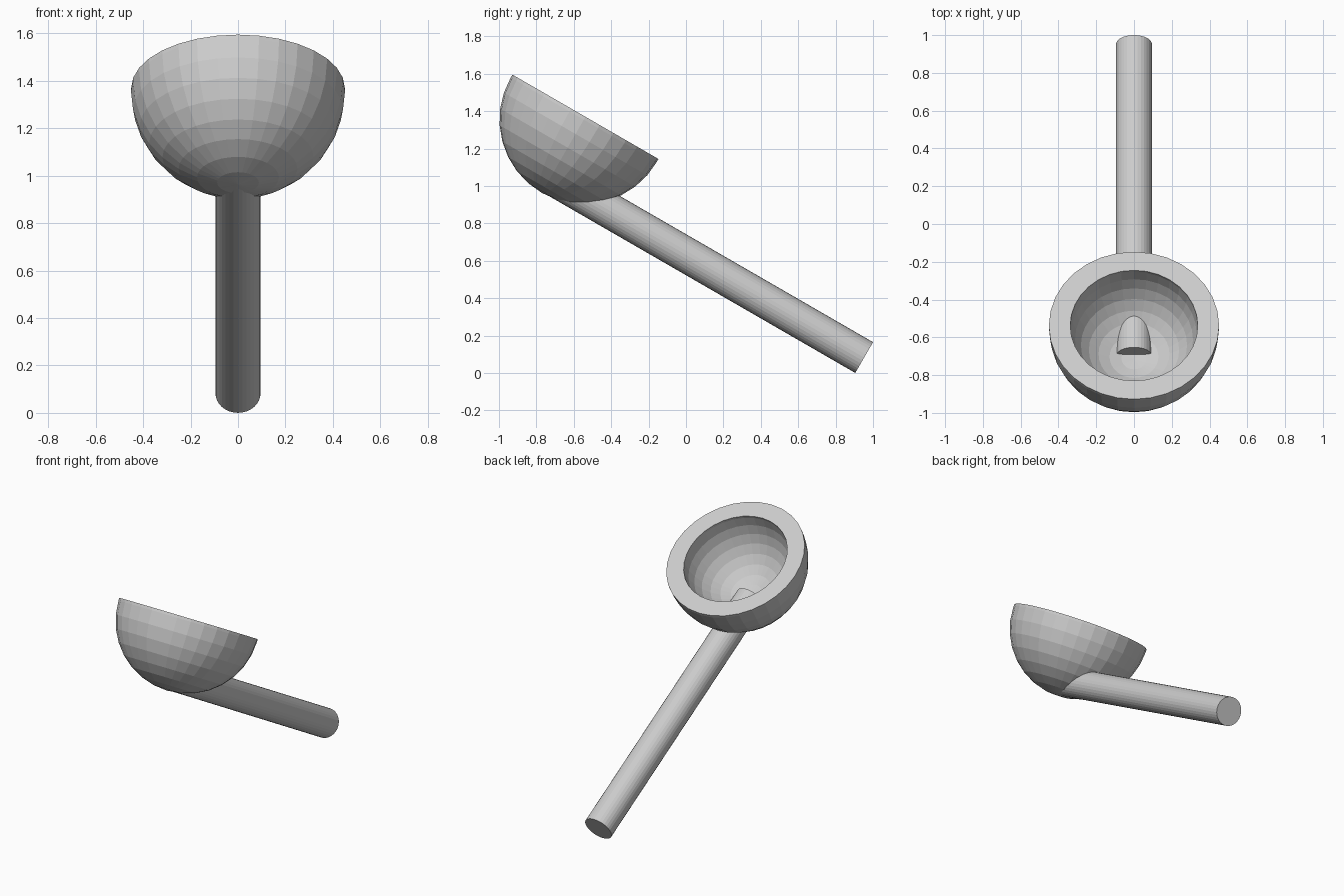
import bpy, bmesh
from math import sin, cos, pi, radians
from mathutils import Vector

if "Cube" in bpy.data.objects:
    bpy.data.objects.remove(bpy.data.objects["Cube"])

TILT = radians(-30)


def finish(bm, name, location, rotation):
    bmesh.ops.remove_doubles(bm, verts=bm.verts, dist=1e-5)
    bmesh.ops.recalc_face_normals(bm, faces=bm.faces)
    mesh = bpy.data.meshes.new(name)
    bm.to_mesh(mesh)
    bm.free()
    obj = bpy.data.objects.new(name, mesh)
    obj.location = location
    obj.rotation_euler = (rotation, 0, 0)
    bpy.context.collection.objects.link(obj)
    return obj


def arc(radius, rim):
    """Rim point, then the lower half meridian down to the pole."""
    pts = [((radius**2 - rim**2) ** 0.5, rim)]
    pts += [(radius * cos(i * pi / 16), -radius * sin(i * pi / 16)) for i in range(8)]
    return pts + [(0, -radius)]


# Thick faceted bowl, lathed about its tilted axis
bm = bmesh.new()
profile = arc(0.451, 0.018) + arc(0.338, 0.018)[::-1]
outer = [bm.verts.new((r, 0, z)) for r, z in arc(0.451, 0.018)]
inner = [bm.verts.new((r, 0, z)) for r, z in arc(0.338, 0.018)]
edges = [bm.edges.new(pair) for row in (outer, inner) for pair in zip(row, row[1:])]
edges.append(bm.edges.new((outer[0], inner[0])))
bmesh.ops.spin(bm, geom=bm.verts[:] + edges, cent=(0, 0, 0), axis=(0, 0, 1),
               angle=2 * pi, steps=32, use_merge=True)
finish(bm, "bowl", (0, -0.5465, 1.354), TILT)

# Round handle whose tip pokes through the bowl floor
start, end = Vector((0, 0.9525, 0.0825)), Vector((0, -0.70, 1.0366))
bm = bmesh.new()
bmesh.ops.create_cone(bm, cap_ends=True, segments=32, radius1=0.095, radius2=0.095,
                      depth=(end - start).length)
finish(bm, "handle", (start + end) / 2, radians(60))
